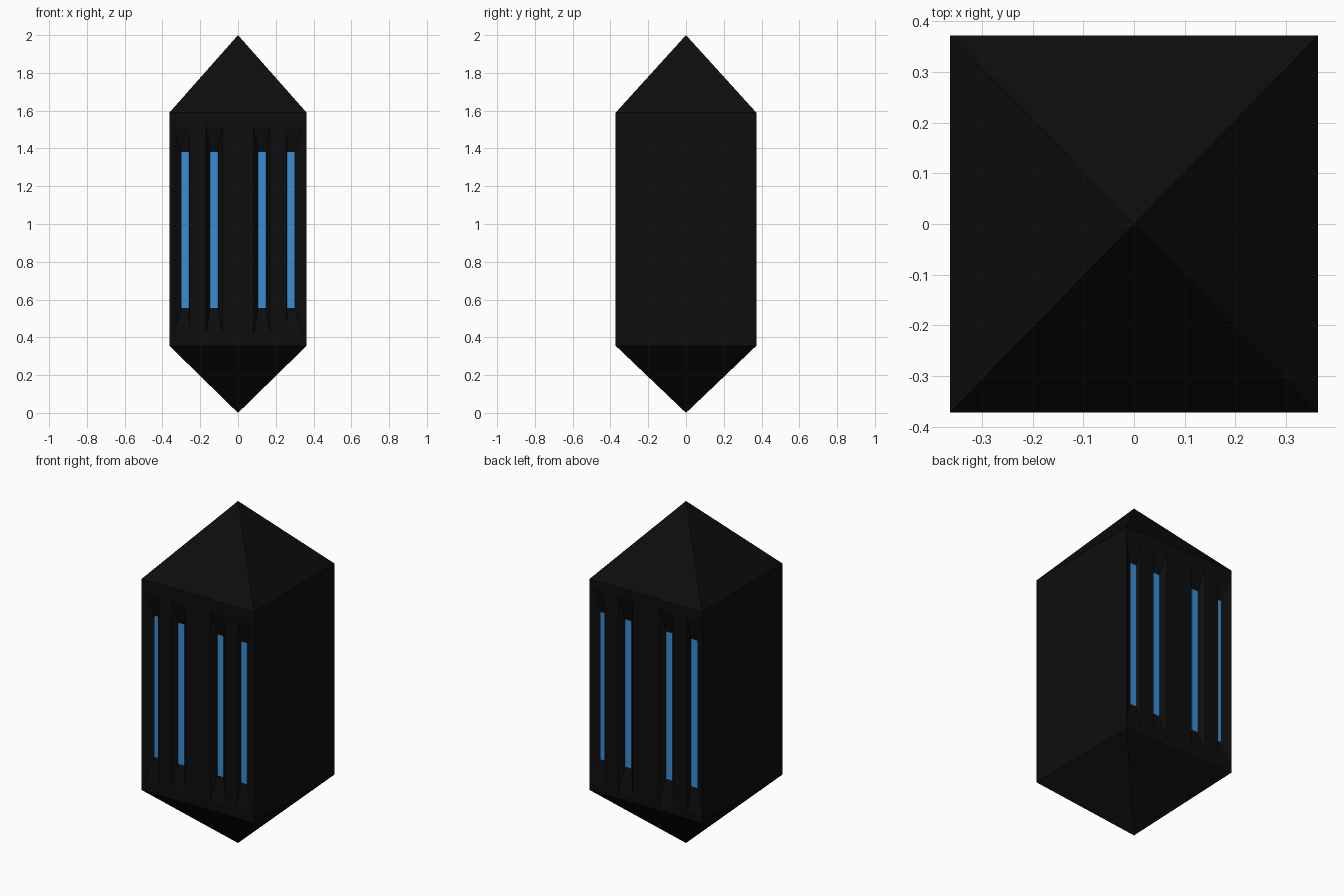
import bpy, bmesh

if "Cube" in bpy.data.objects:
    bpy.data.objects.remove(bpy.data.objects["Cube"])

W, D = 0.363, 0.372          # half width, half depth
Z_LOW, Z_HIGH, Z_TOP = 0.355, 1.59, 2.0
Z_MID = 0.9675               # middle of the light slots
DEPTH = 0.03                 # slot depth


def material(name, color):
    m = bpy.data.materials.new(name)
    m.diffuse_color = color
    m.use_nodes = True
    m.node_tree.nodes["Principled BSDF"].inputs["Base Color"].default_value = m.diffuse_color
    return m


def make_object(name, bm, mat=None):
    bmesh.ops.recalc_face_normals(bm, faces=bm.faces)
    me = bpy.data.meshes.new(name)
    bm.to_mesh(me)
    bm.free()
    ob = bpy.data.objects.new(name, me)
    bpy.context.collection.objects.link(ob)
    if mat:
        me.materials.append(mat)
    return ob


def loft(bm, a, b):
    """Closed block between two four-point rings."""
    va, vb = [bm.verts.new(p) for p in a], [bm.verts.new(p) for p in b]
    bm.faces.new(va)
    bm.faces.new(vb)
    for i in range(4):
        j = (i + 1) % 4
        bm.faces.new((va[i], va[j], vb[j], vb[i]))


def rect(x0, x1, z0, z1, y):
    return [(x0, y, z0), (x1, y, z0), (x1, y, z1), (x0, y, z1)]


black = material("black_shell", (0.004, 0.004, 0.004, 1))
blue = material("blue_light", (0.04, 0.27, 0.66, 1))

# Shell: square prism with a pyramid at each end
bm = bmesh.new()
rings = [[bm.verts.new((sx * W, sy * D, z)) for sx, sy in
          ((-1, -1), (1, -1), (1, 1), (-1, 1))] for z in (Z_LOW, Z_HIGH)]
tips = [bm.verts.new((0, 0, z)) for z in (0, Z_TOP)]
for i in range(4):
    j = (i + 1) % 4
    bm.faces.new((rings[0][i], rings[0][j], rings[1][j], rings[1][i]))
    for ring, tip in zip(rings, tips):
        bm.faces.new((ring[i], ring[j], tip))
shell = make_object("shell", bm, black)

# Slots with sloping walls, and a light strip on each slot floor
# (floor x0, x1, opening x0, x1) for the right half, mirrored to the left
slots = [(0.107, 0.147, 0.083, 0.17), (0.26, 0.30, 0.256, 0.345)]
cut, strips = bmesh.new(), bmesh.new()
for side, k in ((-1, 1.0), (1, 1.045)):      # back set is slightly larger
    for mirror in (-1, 1):
        for slot in slots:
            f0, f1, o0, o1 = [mirror * k * v for v in slot]
            fz, oz = 0.4125 * k, 0.5475 * k
            e = 1 + 0.01 / DEPTH             # run the cutter past the surface
            o0, o1 = f0 + (o0 - f0) * e, f1 + (o1 - f1) * e
            oz = fz + (oz - fz) * e
            y = side * (D - DEPTH)
            loft(cut, rect(f0, f1, Z_MID - fz, Z_MID + fz, y),
                 rect(o0, o1, Z_MID - oz, Z_MID + oz, side * (D + 0.01)))
            box = (f0, f1, Z_MID - fz, Z_MID + fz)
            loft(strips, rect(*box, y - side * 0.005),
                 rect(*box, y + side * 0.001))
cutter = make_object("slot_cutter", cut, black)
cutter.hide_render = True
make_object("light_strips", strips, blue)

mod = shell.modifiers.new("slots", 'BOOLEAN')
mod.operation = 'DIFFERENCE'
mod.solver = 'EXACT'
mod.object = cutter
bpy.context.view_layer.objects.active = shell
bpy.ops.object.modifier_apply(modifier=mod.name)
bpy.data.objects.remove(cutter)
